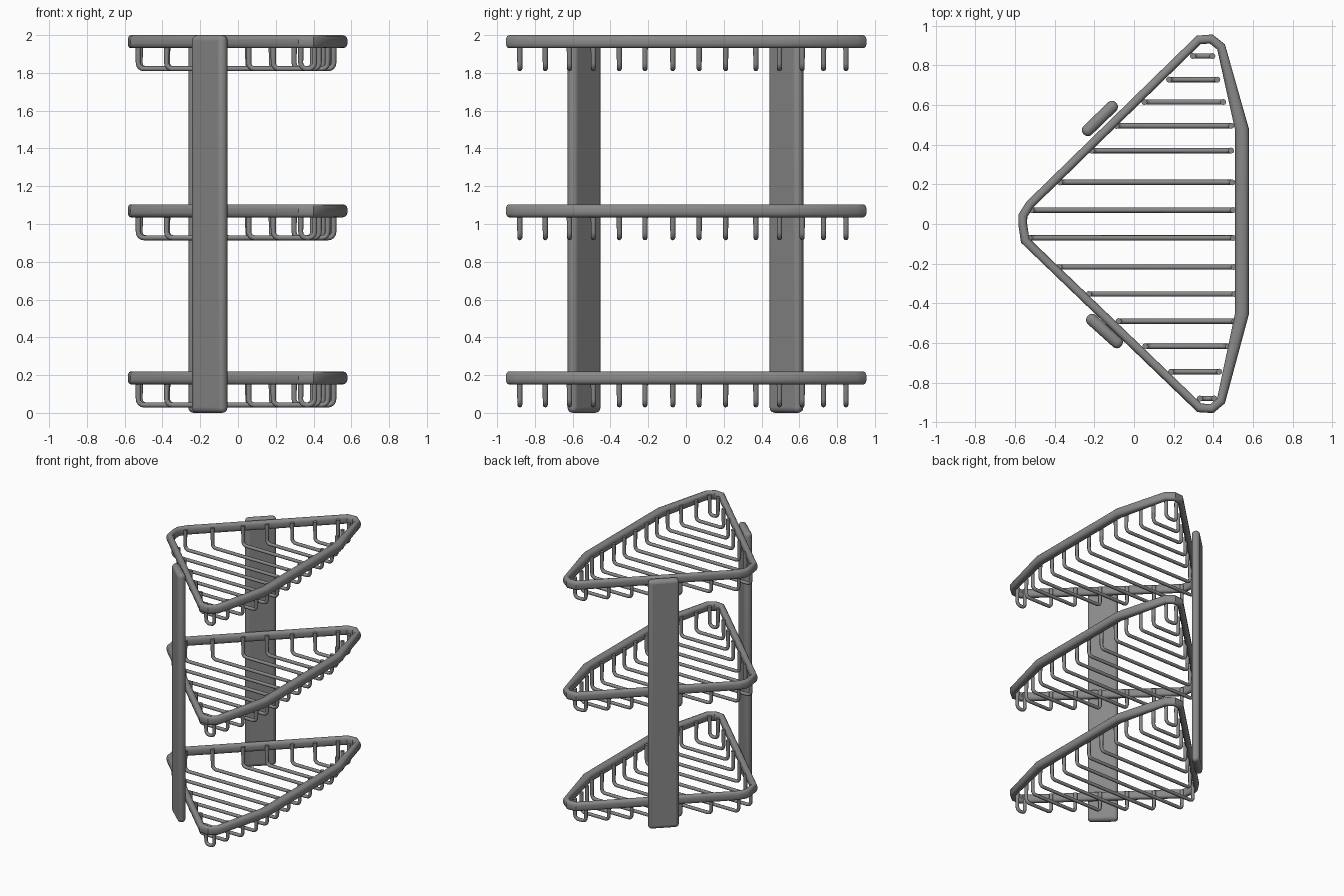
import bpy, bmesh, math
from mathutils import Vector

if "Cube" in bpy.data.objects:
    bpy.data.objects.remove(bpy.data.objects["Cube"])

# Outer outline of a basket rim (x, y, tube width), clockwise from the wall corner
RIM = [(-0.582, 0.05, .045), (-0.543, 0.112, .045), (0.316, 0.95, .045), (0.396, 0.956, .045),
       (0.459, 0.906, .045), (0.58, 0.48, .07), (0.58, -0.455, .07), (0.459, -0.904, .045),
       (0.40, -0.954, .045), (0.32, -0.949, .045), (-0.57, -0.094, .045), (-0.584, 0.0, .045)]
# Basket wires (y, left x, right x)
WIRES = [(.847, .285, .405), (.728, .165, .43), (.615, .04, .46), (.495, -.10, .50),
         (.37, -.225, .50), (.21, -.385, .505), (.07, -.53, .51), (-.07, -.54, .51),
         (-.217, -.39, .513), (-.353, -.24, .517), (-.49, -.09, .517), (-.617, .045, .485),
         (-.745, .175, .44), (-.88, .32, .415)]
RIM_H = 0.07
SIDES = 16

# Dark grey metal
metal = bpy.data.materials.new("dark_metal")
metal.diffuse_color = (0.25, 0.25, 0.25, 1)
metal.use_nodes = True
metal.node_tree.nodes["Principled BSDF"].inputs["Base Color"].default_value = metal.diffuse_color


def smooth(ob, angle=35):
    bpy.ops.object.select_all(action='DESELECT')
    ob.select_set(True)
    bpy.context.view_layer.objects.active = ob
    bpy.ops.object.shade_smooth_by_angle(angle=math.radians(angle))


def add_object(name, data):
    ob = bpy.data.objects.new(name, data)
    data.materials.append(metal)
    bpy.context.collection.objects.link(ob)
    return ob


def make_rim(name, top):
    # Rounded section swept round the outline with mitred corners
    bm = bmesh.new()
    n = len(RIM)
    pts = [Vector(p[:2]) for p in RIM]
    rings = []
    for i, p in enumerate(pts):
        a = (p - pts[i - 1]).normalized()
        b = (pts[(i + 1) % n] - p).normalized()
        na, nb = Vector((a.y, -a.x)), Vector((b.y, -b.x))
        miter = (na + nb).normalized()
        miter /= max(miter.dot(na), 0.6)
        w = RIM[i][2]
        ring = []
        for k in range(SIDES):
            t = 2 * math.pi * (k + .5) / SIDES
            c, s = math.cos(t), math.sin(t)
            u = math.copysign(abs(c) ** 0.75, c)
            v = math.copysign(abs(s) ** 0.75, s)
            q = p + miter * w * (0.5 + 0.5 * u)
            ring.append(bm.verts.new((q.x, q.y, top - RIM_H / 2 + v * RIM_H / 2)))
        rings.append(ring)
    for i in range(n):
        r, s = rings[i], rings[(i + 1) % n]
        for k in range(SIDES):
            j = (k + 1) % SIDES
            bm.faces.new((r[k], r[j], s[j], s[k]))
    bmesh.ops.recalc_face_normals(bm, faces=bm.faces)
    me = bpy.data.meshes.new(name)
    bm.to_mesh(me)
    bm.free()
    smooth(add_object(name, me))


def make_wires(name, top):
    # U-shaped wires with rounded lower bends
    cu = bpy.data.curves.new(name, 'CURVE')
    cu.dimensions = '3D'
    cu.bevel_depth = 0.014
    cu.bevel_resolution = 2
    cu.use_fill_caps = True
    low, bend = top - 0.178, 0.03
    for y, x0, x1 in WIRES:
        x0, x1 = x0 + .012, x1 - .010
        path = [(x0, top - 0.02, 1.1)]
        for cx, start in ((x0 + bend, math.pi), (x1 - bend, 1.5 * math.pi)):
            for k in range(5):
                t = start + k * math.pi / 8
                path.append((cx + bend * math.cos(t), low + bend + bend * math.sin(t), 0.95))
        path.append((x1, top - 0.02, 1.1))
        sp = cu.splines.new('POLY')
        sp.points.add(len(path) - 1)
        for pt, (x, z, r) in zip(sp.points, path):
            pt.co = (x, y, z, 1)
            pt.radius = r
        sp.use_smooth = True
    add_object(name, cu)


def make_plate(name, x, y, angle):
    # Upright wall plate with rounded edges
    bpy.ops.mesh.primitive_cube_add(size=1, location=(x, y, 1.0))
    ob = bpy.context.object
    ob.name = name
    ob.data.materials.append(metal)
    ob.scale = (0.228, 0.06, 2.0)
    bpy.ops.object.transform_apply(location=False, rotation=False, scale=True)
    ob.rotation_euler.z = math.radians(angle)
    mod = ob.modifiers.new("rounded_edges", 'BEVEL')
    mod.width = 0.028
    mod.segments = 4
    smooth(ob)


# Three baskets
for label, top in (("lower", 0.22), ("middle", 1.105), ("upper", 2.0)):
    make_rim(label + "_basket_rim", top)
    make_wires(label + "_basket_wires", top)

# Two wall plates
make_plate("back_wall_plate", -0.172, 0.532, 44)
make_plate("front_wall_plate", -0.149, -0.54, -42)
